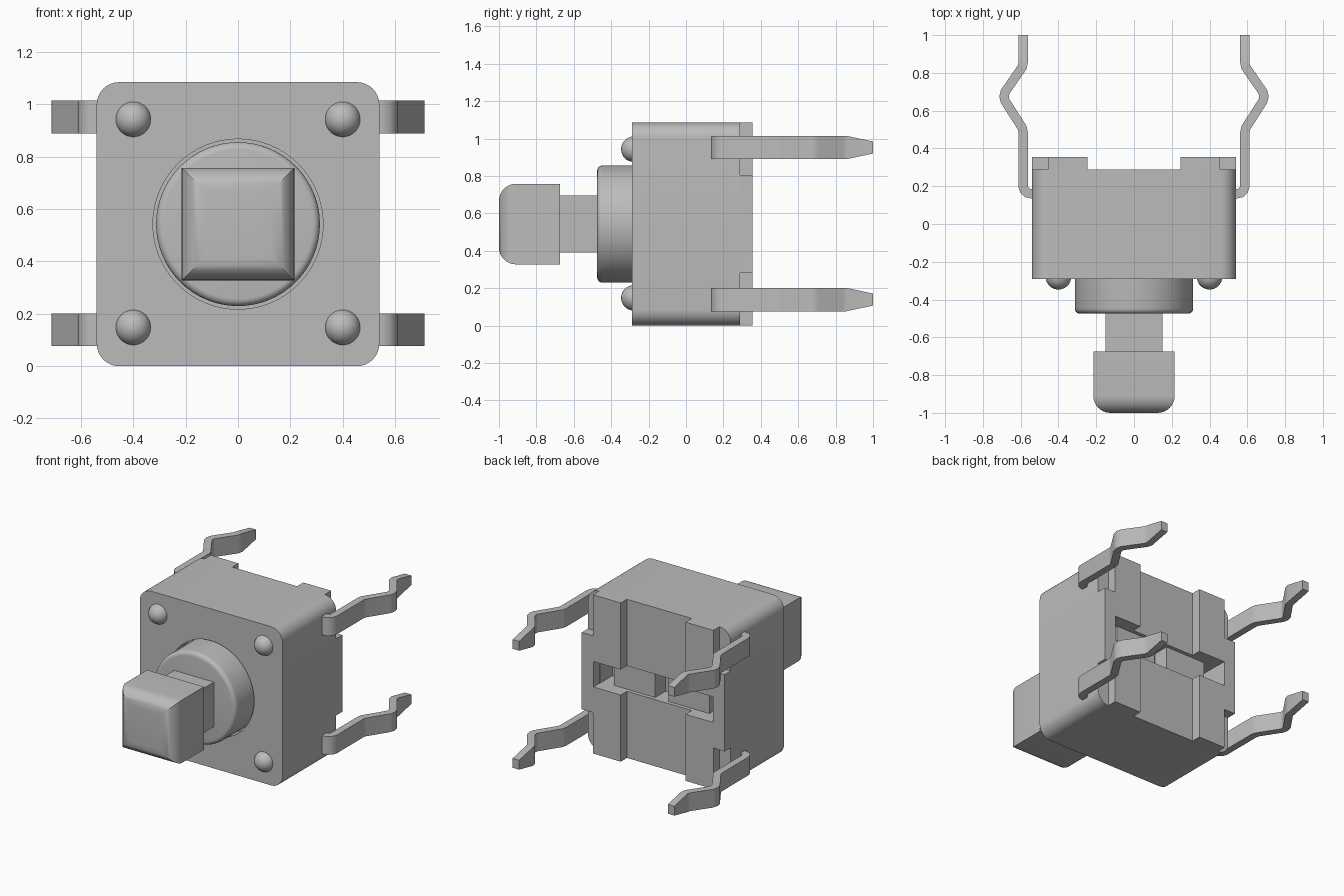
import bpy, bmesh, math
from mathutils import Vector

old = bpy.data.objects.get("Cube")
if old:
    bpy.data.objects.remove(old, do_unlink=True)

grey = bpy.data.materials.new("plain grey")
grey.use_nodes = True
COL = (0.5, 0.5, 0.5, 1)
grey.diffuse_color = COL
grey.node_tree.nodes["Principled BSDF"].inputs["Base Color"].default_value = COL

MID = 0.5425   # height of the switch axis
TOP = 1.085    # height of the housing


def finish(name, bm, smooth=False):
    bmesh.ops.recalc_face_normals(bm, faces=bm.faces)
    me = bpy.data.meshes.new(name)
    bm.to_mesh(me)
    bm.free()
    me.materials.append(grey)
    ob = bpy.data.objects.new(name, me)
    bpy.context.collection.objects.link(ob)
    if smooth:
        bpy.ops.object.select_all(action='DESELECT')
        ob.select_set(True)
        bpy.context.view_layer.objects.active = ob
        bpy.ops.object.shade_smooth_by_angle(angle=math.radians(35))
    return ob


def loft(name, rings, smooth=False):
    """Skin a list of equal-length point rings and cap both ends."""
    bm = bmesh.new()
    vs = [[bm.verts.new(p) for p in r] for r in rings]
    n = len(vs[0])
    for a, b in zip(vs, vs[1:]):
        for i in range(n):
            bm.faces.new((a[i], a[(i + 1) % n], b[(i + 1) % n], b[i]))
    bm.faces.new(vs[0])
    bm.faces.new(vs[-1])
    return finish(name, bm, smooth)


def rect(hx, hz, y, cz=MID):
    return [(sx * hx, y, cz + sz * hz) for sx, sz in ((-1, -1), (1, -1), (1, 1), (-1, 1))]


def circle(r, y, n=64):
    return [(r * math.cos(2 * math.pi * i / n), y, MID + r * math.sin(2 * math.pi * i / n))
            for i in range(n)]


def box(name, x0, x1, y0, y1, z0, z1):
    return loft(name, [[(x0, y, z0), (x1, y, z0), (x1, y, z1), (x0, y, z1)] for y in (y0, y1)])


def cut(ob, cutter):
    m = ob.modifiers.new("cut", 'BOOLEAN')
    m.operation = 'DIFFERENCE'
    m.solver = 'EXACT'
    m.object = cutter
    cutter.hide_render = True
    cutter.hide_set(True)
    cutter.display_type = 'WIRE'


def rounded(y, h=0.54, r=0.086, n=8):
    """Rounded square outline of the housing."""
    pts = []
    for k, (sx, sz) in enumerate(((1, 1), (-1, 1), (-1, -1), (1, -1))):
        for i in range(n + 1):
            a = math.pi / 2 * (k + i / n)
            pts.append((sx * (h - r) + r * math.cos(a), y,
                        MID + sz * (TOP / 2 - r) + r * math.sin(a)))
    return pts


# Housing with the round button opening and the slot in the back
housing = loft("housing", [rounded(-0.29), rounded(0.288)], True)
cut(housing, loft("opening_cutter", [circle(0.325, -0.4), circle(0.325, -0.2)]))
S0, S1 = MID - 0.087, MID + 0.087
cut(housing, box("slot_cutter", -0.45, 0.45, 0.15, 0.4, S0, S1))

# Back ribs, interrupted by the slot, with outer shoulders at mid height
for s, side in ((1, "left"), (-1, "right")):
    def xbox(name, a, b, *rest):
        box(side + "_" + name, min(s * a, s * b), max(s * a, s * b), *rest)
    xbox("lower_rib", 0.245, 0.455, 0.28, 0.355, 0, S0)
    xbox("upper_rib", 0.245, 0.455, 0.28, 0.355, S1, TOP)
    xbox("shoulder", 0.452, 0.54, 0.28, 0.355, 0.28, 0.805)
    xbox("slot_block", 0.05, 0.36, 0.145, 0.262, S0, S1)

# Button: round base with a filleted rim, square stem, rounded cap
F = 0.028
rim = [circle(0.313 - F * (1 - math.cos(a)), -0.475 + F * (1 - math.sin(a)))
       for a in (math.pi / 2 * i / 5 for i in range(6))]
loft("button_base", [circle(0.313, -0.195)] + rim, True)
loft("button_stem", [rect(0.15, 0.153, -0.46), rect(0.15, 0.153, -0.69)])
R = 0.09
nose = [rect(0.215 - R * (1 - math.cos(a)), 0.215 - R * (1 - math.cos(a)), -1 + R * (1 - math.sin(a)))
        for a in (math.pi / 2 * i / 8 for i in range(9))]
loft("button_cap", [rect(0.215, 0.215, -0.675)] + nose, True)

# Four rivet heads on the front
for s in (1, -1):
    for z in (0.148, 0.943):
        bm = bmesh.new()
        bmesh.ops.create_uvsphere(bm, u_segments=28, v_segments=16, radius=0.068)
        bmesh.ops.translate(bm, verts=bm.verts, vec=(s * 0.4, -0.279, z))
        finish("rivet_head", bm, True)

# Kinked legs: a strip swept along a plan path, tapering at the tip
PATH = [(0.49, 0.16), (0.545, 0.16), (0.566, 0.165), (0.581, 0.18), (0.587, 0.2),
        (0.587, 0.485), (0.592, 0.51), (0.682, 0.65), (0.688, 0.675), (0.682, 0.70),
        (0.592, 0.83), (0.587, 0.855), (0.587, 1.0)]
T = 0.0245


def leg(s, cz):
    pts = [Vector(p) for p in PATH]
    rings = []
    for i, p in enumerate(pts):
        d0 = (p - pts[max(i - 1, 0)]).normalized()
        d1 = (pts[min(i + 1, len(pts) - 1)] - p).normalized()
        t = (d0 + d1).normalized()
        n = Vector((t.y, -t.x))
        n *= T / max(0.6, abs(t.dot(d1 if d1.length else d0)))
        h = 0.0625 if p.y < 0.9 else 0.032
        a, b = p + n, p - n
        rings.append([(s * a.x, a.y, cz - h), (s * b.x, b.y, cz - h),
                      (s * b.x, b.y, cz + h), (s * a.x, a.y, cz + h)])
    loft("leg", rings, True)


for s in (1, -1):
    for cz in (0.139, 0.952):
        leg(s, cz)
